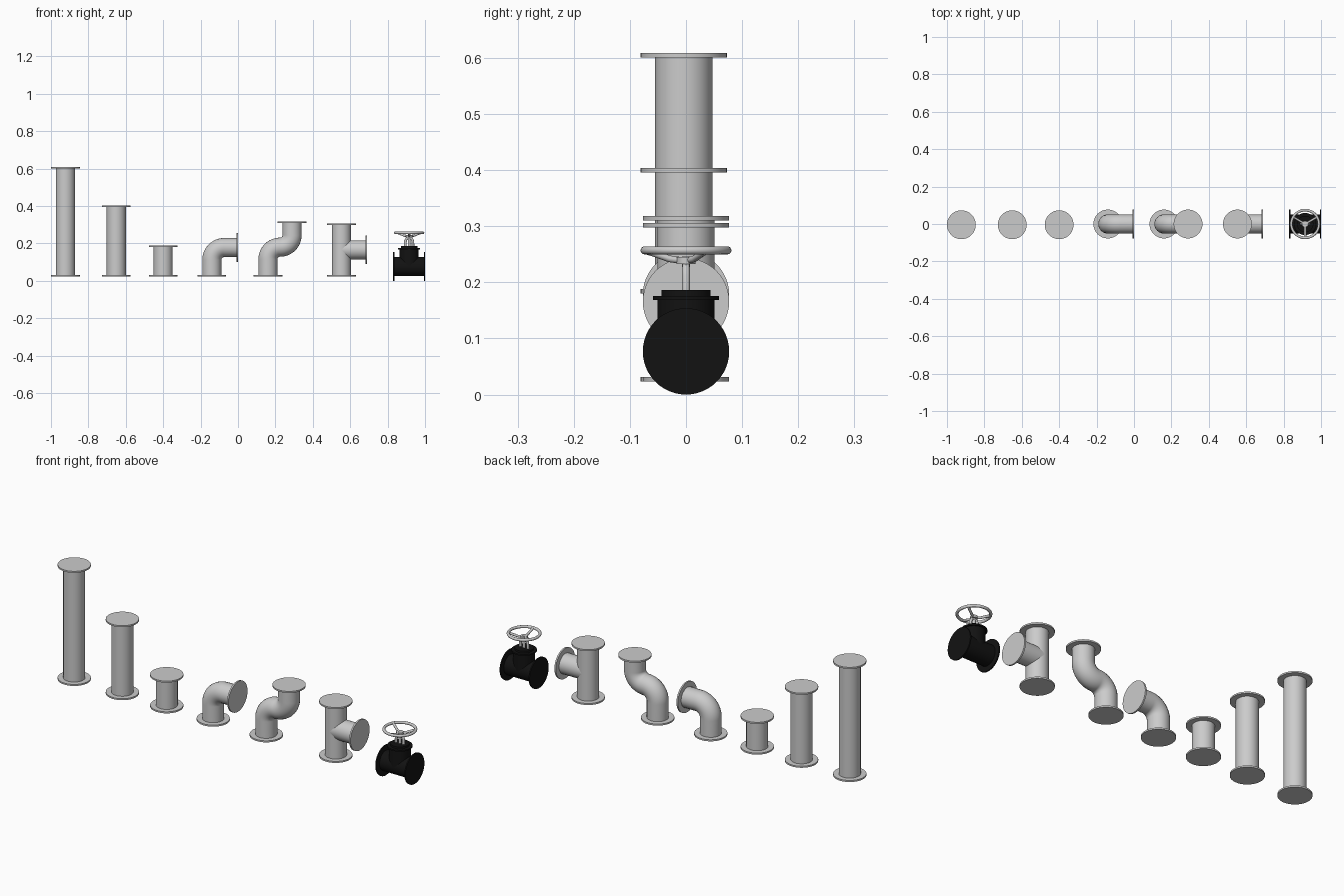
import bpy, math
from mathutils import Vector

if "Cube" in bpy.data.objects:
    bpy.data.objects.remove(bpy.data.objects["Cube"])

R, FR, FT = 0.051, 0.077, 0.008      # pipe radius, flange radius, flange thickness
Z0 = 0.023                           # underside of standing fittings

black = bpy.data.materials.new("black_paint")
black.diffuse_color = (0.006, 0.006, 0.006, 1)
black.use_nodes = True
black.node_tree.nodes["Principled BSDF"].inputs["Base Color"].default_value = black.diffuse_color


def finish(name, mat=None):
    o = bpy.context.object
    o.name = name
    bpy.ops.object.shade_smooth_by_angle(angle=math.radians(35))
    if mat:
        o.data.materials.append(mat)
    return o


def rod(name, a, b, r, mat=None, r2=None, n=48):
    a, b = Vector(a), Vector(b)
    d = b - a
    bpy.ops.mesh.primitive_cone_add(vertices=n, radius1=r, radius2=r if r2 is None else r2,
                                    depth=d.length, location=(a + b) / 2,
                                    rotation=d.to_track_quat('Z', 'Y').to_euler())
    return finish(name, mat)


def tube(name, pts, r, mat=None, res=10):
    cu = bpy.data.curves.new(name, 'CURVE')
    cu.dimensions = '3D'
    cu.bevel_depth, cu.bevel_resolution, cu.use_fill_caps = r, res, True
    sp = cu.splines.new('POLY')
    sp.points.add(len(pts) - 1)
    for p, c in zip(sp.points, pts):
        p.co = (*c, 1)
    o = bpy.data.objects.new(name, cu)
    bpy.context.collection.objects.link(o)
    bpy.ops.object.select_all(action='DESELECT')
    o.select_set(True)
    bpy.context.view_layer.objects.active = o
    bpy.ops.object.convert(target='MESH')
    return finish(name, mat)


def arc(cx, cz, r, a0, a1, n=16):
    out = []
    for i in range(n + 1):
        a = math.radians(a0 + (a1 - a0) * i / n)
        out.append((cx + r * math.cos(a), 0, cz + r * math.sin(a)))
    return out


def flange_z(name, x, y, z):
    rod(name, (x, y, z), (x, y, z + FT), FR)


# straight pipes with a flange at each end
for name, x, top in (("long_pipe", -0.923, 0.609), ("medium_pipe", -0.651, 0.404),
                     ("short_pipe", -0.40, 0.188)):
    y = -0.004
    rod(name, (x, y, Z0 + FT / 2), (x, y, top - FT / 2), R)
    flange_z(name + "_bottom_flange", x, y, Z0)
    flange_z(name + "_top_flange", x, y, top - FT)

# elbow
x, zc, B = -0.14, 0.178, 0.066
tube("elbow_pipe", [(x, 0, Z0 + FT / 2)] + arc(x + B, zc - B, B, 180, 90) + [(-0.004, 0, zc)], R)
flange_z("elbow_bottom_flange", x, 0, Z0)
rod("elbow_side_flange", (-FT, 0, zc), (0, 0, zc), FR)

# offset bend: two quarter turns in opposite directions
x0, x1, zc = 0.16, 0.289, 0.18
B = (x1 - x0) / 2
path = ([(x0, 0, Z0 + FT / 2)] + arc(x0 + B, zc - B, B, 180, 90)
        + arc(x1 - B, zc + B, B, 270, 360)[1:] + [(x1, 0, 0.314)])
tube("offset_pipe", path, R)
flange_z("offset_bottom_flange", x0, 0, Z0)
flange_z("offset_top_flange", x1, 0, 0.310)

# tee
x, zc = 0.553, 0.166
rod("tee_pipe", (x, 0, Z0 + FT / 2), (x, 0, 0.302), R)
rod("tee_branch", (x, 0, zc), (0.686, 0, zc), R)
flange_z("tee_bottom_flange", x, 0, Z0)
flange_z("tee_top_flange", x, 0, 0.298)
rod("tee_side_flange", (0.682, 0, zc), (0.69, 0, zc), FR)

# valve body and bonnet
x, zc = 0.915, 0.077
rod("valve_body", (0.832, 0, zc), (0.998, 0, zc), R, black)
rod("valve_left_flange", (0.830, 0, zc), (0.836, 0, zc), FR, black)
rod("valve_right_flange", (0.994, 0, zc), (1.0, 0, zc), FR, black)
rod("valve_neck", (x, 0, zc), (x, 0, 0.172), 0.051, black)
rod("bonnet_flange", (x, 0, 0.169), (x, 0, 0.176), 0.059, black)
rod("bonnet_cap", (x, 0, 0.175), (x, 0, 0.186), 0.044, black)

# yoke arms, stem and hub
for s, side in ((-1, "left"), (1, "right")):
    tube("yoke_arm_" + side, [(x + s * 0.021, 0, 0.184), (x + s * 0.020, 0, 0.212),
                              (x + s * 0.014, 0, 0.226), (x, 0, 0.231)], 0.007, res=4)
rod("stem", (x, 0, 0.184), (x, 0, 0.246), 0.007, n=24)
rod("wheel_hub", (x, 0, 0.233), (x, 0, 0.245), 0.017, n=32)

# handwheel
bpy.ops.mesh.primitive_torus_add(major_radius=0.074, minor_radius=0.007, major_segments=64,
                                 minor_segments=16, location=(x, 0, 0.257))
finish("wheel_rim")
for i, deg in enumerate((30, 150, 270)):
    c, s = math.cos(math.radians(deg)), math.sin(math.radians(deg))
    tube("wheel_spoke_%d" % (i + 1), [(x + r * c, r * s, z) for r, z in
         ((0.008, 0.239), (0.03, 0.242), (0.055, 0.251), (0.074, 0.257))], 0.006, res=4)
